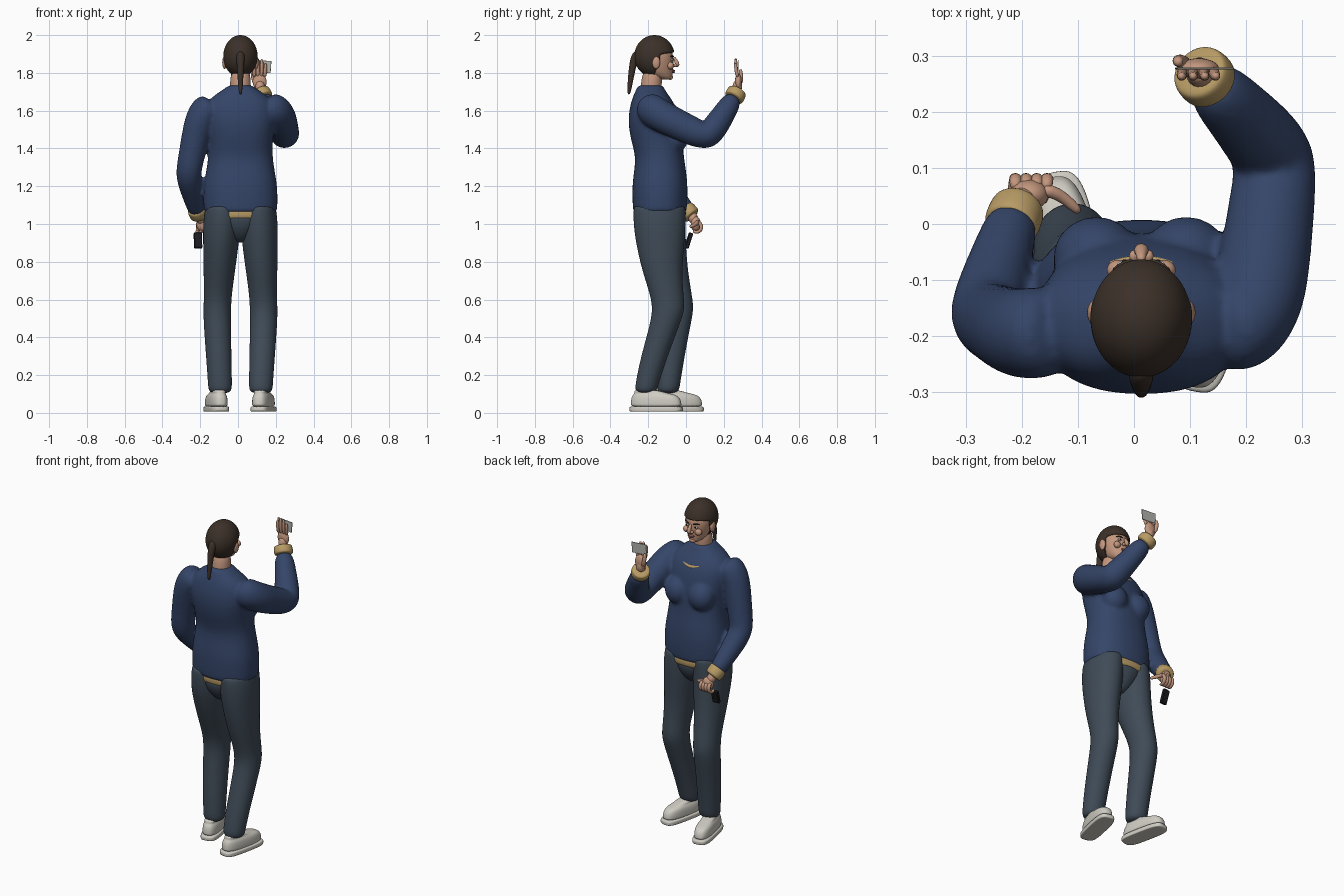
import bpy, bmesh
from math import sin, cos, pi, radians
from mathutils import Vector, Matrix

CX = 0.013  # body centre line


def material(name, *rgb):
    m = bpy.data.materials.new(name)
    m.diffuse_color = (*rgb, 1)
    return m


NAVY = material("navy", .035, .06, .14)
SLATE = material("slate", .05, .07, .095)
BEIGE = material("beige", .48, .33, .13)
SKIN = material("skin", .55, .31, .21)
HAIR = material("hair", .045, .03, .022)
WHITE = material("off_white", .62, .6, .54)
BLACK = material("black", .012, .012, .016)
CARD = material("card", .45, .45, .42)
LIP = material("lip", .38, .14, .11)


def skin_rings(rings):
    """Close a stack of point rings into verts and faces."""
    n = len(rings[0])
    verts = [p for r in rings for p in r]
    faces = [(i * n + k, i * n + (k + 1) % n, (i + 1) * n + (k + 1) % n, (i + 1) * n + k)
             for i in range(len(rings) - 1) for k in range(n)]
    faces += [tuple(range(n)), tuple(range(len(verts) - n, len(verts)))]
    return verts, faces


def loft(rings, n=20, e=2.0):
    """Horizontal superellipse sections: x, y, z, rx, ry."""
    def p(v):
        return abs(v) ** (2 / e) * (1 if v > 0 else -1)
    return skin_rings([[Vector((x + rx * p(cos(2 * pi * k / n)), y + ry * p(sin(2 * pi * k / n)), z))
                        for k in range(n)] for x, y, z, rx, ry in rings])


def tube(pts, n=10):
    """Round tube along points: x, y, z, radius."""
    c = [Vector(p[:3]) for p in pts]
    rings, u = [], None
    for i, p in enumerate(pts):
        t = (c[min(i + 1, len(c) - 1)] - c[max(i - 1, 0)]).normalized()
        u = t.orthogonal() if u is None else u - t * u.dot(t)
        u.normalize()
        v = t.cross(u)
        rings.append([c[i] + (u * cos(2 * pi * k / n) + v * sin(2 * pi * k / n)) * p[3] for k in range(n)])
    return skin_rings(rings)


def ball(x, y, z, rx, ry, rz, n=16, m=10):
    a = [pi * (i + .08) / (m + .16) for i in range(m + 1)]
    return loft([(x, y, z - rz * cos(t), rx * sin(t), ry * sin(t)) for t in a], n)


def build(name, mat, *parts, sub=2):
    bm = bmesh.new()
    for verts, faces in parts:
        vs = [bm.verts.new(v) for v in verts]
        for f in faces:
            bm.faces.new([vs[i] for i in f])
    bmesh.ops.recalc_face_normals(bm, faces=bm.faces)
    for f in bm.faces:
        f.smooth = sub > 0
    me = bpy.data.meshes.new(name)
    bm.to_mesh(me)
    bm.free()
    me.materials.append(mat)
    ob = bpy.data.objects.new(name, me)
    bpy.context.collection.objects.link(ob)
    if sub:
        ob.modifiers.new("smooth", 'SUBSURF').levels = sub
        ob.modifiers[-1].render_levels = sub
    return ob


def box(name, mat, loc, size, rot=(0, 0, 0), bevel=.003):
    x, y, z = (s / 2 for s in size)
    ring = [(-x, -y), (x, -y), (x, y), (-x, y)]
    ob = build(name, mat, skin_rings([[Vector((a, b, h)) for a, b in ring] for h in (-z, z)]), sub=0)
    ob.location, ob.rotation_euler = loc, rot
    ob.modifiers.new("bevel", 'BEVEL').width = bevel
    return ob


# Sweater: torso, bust and both sleeves fused into one surface
profile = [(1.055, -.275, 0, .188), (1.07, -.282, .004, .196), (1.12, -.284, .008, .198), (1.2, -.286, .01, .197),
           (1.28, -.276, .002, .183), (1.36, -.266, -.012, .17), (1.45, -.295, -.015, .172),
           (1.55, -.309, -.03, .19), (1.63, -.296, -.055, .187), (1.68, -.28, -.09, .145),
           (1.715, -.262, -.115, .085), (1.74, -.255, -.12, .06)]
torso = loft([(CX, (b + f) / 2, z, rx, (f - b) / 2) for z, b, f, rx in profile], 24, 2.3)
bust = [ball(CX + s * .08, -.06, 1.46, .08, .076, .085) for s in (-1, 1)]
low_arm = tube([(-.13, -.19, 1.635, .075), (-.175, -.195, 1.605, .086), (-.208, -.195, 1.54, .082),
                (-.238, -.18, 1.4, .073), (-.258, -.172, 1.3, .07), (-.262, -.15, 1.25, .068),
                (-.25, -.1, 1.19, .062), (-.225, -.02, 1.1, .052), (-.213, .012, 1.062, .047)], 14)
high_arm = tube([(.14, -.19, 1.635, .075), (.19, -.19, 1.61, .088), (.222, -.14, 1.575, .089),
                 (.238, -.03, 1.52, .082), (.25, .07, 1.475, .078), (.25, .115, 1.467, .077),
                 (.235, .145, 1.5, .074), (.18, .205, 1.59, .062), (.128, .26, 1.68, .053)], 14)
sweater = build("sweater", NAVY, torso, low_arm, high_arm, *bust)
mod = sweater.modifiers.new("fuse", 'REMESH')
mod.mode, mod.voxel_size, mod.use_smooth_shade = 'VOXEL', .009, True
mod = sweater.modifiers.new("relax", 'SMOOTH')
mod.factor, mod.iterations = .5, 8

# Undershirt showing at hem, neckline and cuffs
build("undershirt_hem", BEIGE, loft([(CX, -.137, z, r, q) for z, r, q in
      ((1.02, .165, .125), (1.035, .178, .137), (1.075, .18, .139), (1.1, .16, .12))], 24, 2.3))
build("neckline_trim", BEIGE, tube([(CX + x, -.066 - 2.5 * x * x, 1.622 + 4 * x * x, .013 - abs(x) * .1)
                                    for x in (-.06, -.045, -.02, 0, .02, .045, .06)]))
build("low_cuff", BEIGE, tube([(-.222, -.008, 1.085, .047), (-.218, .0, 1.076, .052),
                               (-.207, .028, 1.047, .051), (-.204, .034, 1.04, .043)], 14))
build("high_cuff", BEIGE, tube([(.138, .249, 1.662, .05), (.132, .256, 1.672, .056),
                                (.117, .27, 1.7, .054), (.113, .274, 1.707, .046)], 14))

# Trousers: pelvis and two legs, one stepping forward
build("trouser_seat", SLATE, loft([(CX, -.138, z, r, q) for z, r, q in
      ((1.045, .15, .13), (1.03, .16, .136), (.98, .12, .125), (.93, .07, .09), (.9, .03, .05))]))
leg = [(1.1, .09, .088, .132), (1.085, .094, .096, .14), (1, .099, .1, .14), (.9, .103, .096, .13),
       (.75, .112, .084, .106), (.62, .12, .074, .088), (.55, .123, .074, .087), (.48, .123, .073, .08),
       (.3, .115, .068, .071), (.15, .108, .064, .062), (.1, .108, .062, .058)]
steps = {"left_trouser_leg": (1, (-.14, -.14, -.14, -.137, -.127, -.1, -.092, -.108, -.168, -.208, -.213)),
         "right_trouser_leg": (-1, (-.14, -.14, -.14, -.13, -.095, -.055, -.045, -.052, -.078, -.093, -.096))}
for name, (s, ys) in steps.items():
    build(name, SLATE, loft([(CX + s * x, y, z, rx, ry) for (z, x, rx, ry), y in zip(leg, ys)]))

# Shoes, turned slightly outward
for side, x, y, turn in (("left", .135, -.158, -12), ("right", -.115, -.048, 12)):
    sole = build(side + "_shoe_sole", WHITE, loft([(0, 0, z, r, q) for z, r, q in
                 ((.006, .05, .138), (.008, .054, .144), (.03, .054, .144), (.036, .05, .139))], 28, 3.6))
    upper = build(side + "_shoe_upper", WHITE, loft([(0, q, z, r, h) for z, r, h, q in
                  ((.03, .047, .136, 0), (.045, .05, .137, 0), (.075, .049, .133, -.002),
                   (.095, .044, .118, -.008), (.104, .035, .09, -.025), (.125, .04, .055, -.065))], 28, 2.7))
    for ob in (sole, upper):
        ob.matrix_world = Matrix.Translation((x, y, 0)) @ Matrix.Rotation(radians(turn), 4, 'Z')

# Head, neck, ears and face
build("neck", SKIN, tube([(CX, -.19, 1.66, .056), (CX, -.185, 1.72, .057), (CX, -.175, 1.83, .055)], 14))
face = [(1.764, -.125, -.085, .018), (1.772, -.15, -.073, .033), (1.79, -.2, -.07, .05), (1.82, -.23, -.068, .065),
        (1.86, -.24, -.065, .075), (1.9, -.25, -.067, .08), (1.94, -.24, -.085, .07), (1.97, -.21, -.12, .04)]
build("head", SKIN, loft([(CX, (b + f) / 2, z, r, (f - b) / 2) for z, b, f, r in face]))
build("nose", SKIN, tube([(CX, -.066, 1.885, .008), (CX, -.054, 1.865, .01), (CX, -.043, 1.845, .015),
                          (CX, -.055, 1.832, .012)]),
      *[ball(CX + s * .013, -.057, 1.84, .009, .011, .009) for s in (-1, 1)], sub=1)
build("chin", SKIN, ball(CX, -.084, 1.778, .022, .016, .015), sub=1)
build("lips", LIP, ball(CX, -.066, 1.812, .024, .008, .005), ball(CX, -.066, 1.805, .019, .009, .005), sub=1)
for s, side in ((1, "left"), (-1, "right")):
    build(side + "_ear", SKIN, ball(CX + s * .084, -.158, 1.855, .013, .022, .034), sub=1)
    build(side + "_cheek", SKIN, ball(CX + s * .04, -.082, 1.838, .022, .019, .02), sub=1)
    build(side + "_eye", WHITE, ball(CX + s * .031, -.073, 1.869, .012, .008, .006), sub=1)
    build(side + "_pupil", BLACK, ball(CX + s * .03, -.067, 1.869, .005, .004, .005), sub=1)
    build(side + "_eyebrow", HAIR, tube([(CX + s * .013, -.065, 1.884, .004), (CX + s * .032, -.069, 1.891, .005),
                                         (CX + s * .053, -.084, 1.886, .003)]), sub=1)

# Hair cap cleared away from the face, plus the ponytail
verts, faces = ball(CX, -.167, 1.888, .091, .107, .112, 48, 40)
for v in verts:
    if v.z < 1.905:
        v.y = min(v.y, -.138 - max(0, 1.87 - v.z) * .35)
build("hair", HAIR, (verts, faces), sub=1)
build("ponytail", HAIR, tube([(CX, -.25, 1.91, .022), (CX, -.27, 1.885, .024), (CX, -.282, 1.84, .02),
                              (CX, -.293, 1.77, .016), (CX, -.3, 1.71, .011), (CX, -.303, 1.685, .006)]))

# Raised hand holding a card
fingers = [tube([(x, .274, 1.775, .0105), (x * 1.04 - .004, .266, 1.81, .0105),
                 (x * 1.08 - .008, .263, top - .02, .0095), (x * 1.1 - .01, .264, top, .007)], 8)
           for x, top in ((.086, 1.86), (.105, 1.878), (.124, 1.874), (.142, 1.852))]
build("raised_hand", SKIN, ball(.115, .277, 1.752, .038, .019, .046),
      tube([(.122, .265, 1.69, .03), (.116, .272, 1.73, .028), (.115, .275, 1.76, .022)]),
      tube([(.095, .285, 1.735, .014), (.08, .292, 1.77, .013), (.078, .29, 1.805, .011), (.08, .288, 1.82, .008)], 8),
      *fingers, sub=1)
box("card", CARD, (.125, .277, 1.834), (.1, .004, .064), (0, radians(4), 0), .001)

# Lowered hand gripping a small device
curled = [tube([(x, .062, 1.015, .012), (x + .002, .085, .992, .0125), (x, .08, .965, .012),
                (x - .004, .055, .953, .011), (x - .006, .035, .965, .009)], 8) for x in (-.212, -.193, -.174, -.156)]
build("lowered_hand", SKIN, ball(-.187, .052, 1.0, .036, .028, .04),
      tube([(-.212, .02, 1.06, .03), (-.2, .04, 1.03, .028), (-.188, .05, 1.0, .024)]),
      tube([(-.165, .062, 1.015, .014), (-.135, .055, 1.0, .012), (-.112, .035, .99, .011), (-.095, .02, .985, .008)], 8),
      *curled, sub=1)
box("device", BLACK, (-.212, .014, .912), (.042, .02, .085), (radians(-18), 0, radians(8)))
